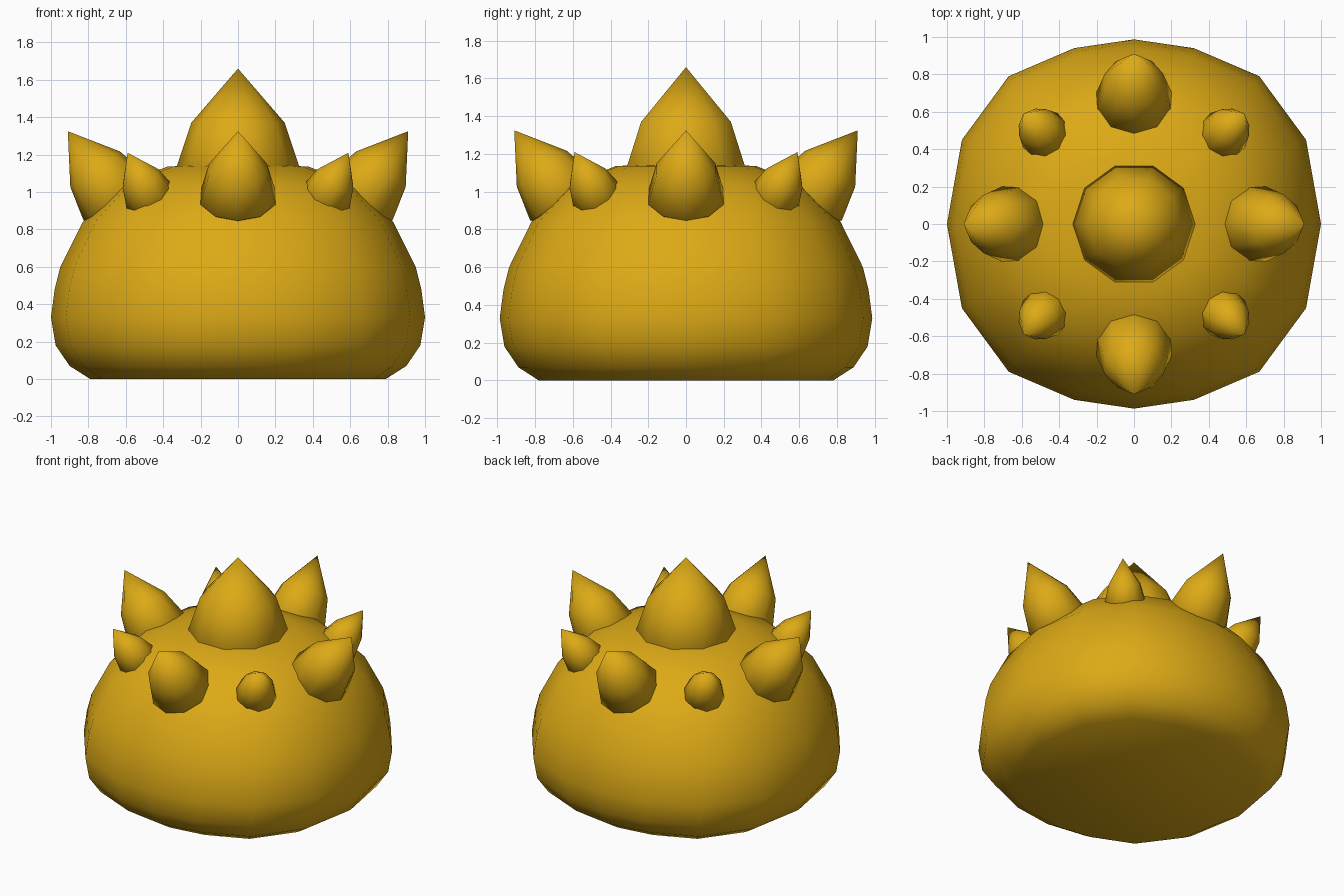
import bpy, bmesh, math
from mathutils import Vector

if "Cube" in bpy.data.objects:
    bpy.data.objects.remove(bpy.data.objects["Cube"])

gold = bpy.data.materials.new("golden yellow")
gold.diffuse_color = (0.72, 0.40, 0.008, 1)
gold.use_nodes = True
gold.node_tree.nodes["Principled BSDF"].inputs["Base Color"].default_value = gold.diffuse_color


def loft(name, rings, tip=None):
    """Skin a stack of rings, closing the bottom flat and the top to a tip."""
    bm = bmesh.new()
    loops = [[bm.verts.new(p) for p in ring] for ring in rings]
    n = len(loops[0])
    for a, b in zip(loops, loops[1:]):
        for i in range(n):
            j = (i + 1) % n
            bm.faces.new((a[i], a[j], b[j], b[i]))
    bm.faces.new(loops[0][::-1])
    top = bm.verts.new(tip)
    for i in range(n):
        bm.faces.new((loops[-1][i], loops[-1][(i + 1) % n], top))
    for f in bm.faces:
        f.smooth = True
    bmesh.ops.recalc_face_normals(bm, faces=bm.faces)
    mesh = bpy.data.meshes.new(name)
    bm.to_mesh(mesh)
    bm.free()
    mesh.materials.append(gold)
    obj = bpy.data.objects.new(name, mesh)
    bpy.context.collection.objects.link(obj)
    return obj


# Rounded body: one quarter footprint mirrored around, scaled up a profile
quarter = [(1.0, 0.0), (0.92, 0.45), (0.67, 0.79), (0.32, 0.94)]
foot = list(quarter)
foot += [(0, 0.987)] + [(-x, y) for x, y in quarter[:0:-1]]
foot += [(-x, -y) for x, y in foot]
profile = [(0.79, 0.0), (0.90, 0.07), (0.975, 0.18), (1.0, 0.33), (0.98, 0.48),
           (0.95, 0.60), (0.83, 0.84), (0.64, 1.035), (0.38, 1.135)]
loft("body", [[(x * r, y * r, z) for x, y in foot] for r, z in profile], (0, 0, 1.16))


def spike(name, angle, base, tip, sections, sides=10):
    """Ten-sided spike; base and tip are (radius, height), sections (along, radius)."""
    out = Vector((math.cos(angle), math.sin(angle), 0))
    b = out * base[0] + Vector((0, 0, base[1]))
    t = out * tip[0] + Vector((0, 0, tip[1]))
    axis = (t - b).normalized()
    side = Vector((-out.y, out.x, 0))
    across = side.cross(axis)
    rings = []
    for h, r in sections:
        rings.append([b + axis * h + r * (across * math.cos(k) + side * math.sin(k))
                      for k in (math.tau * i / sides for i in range(sides))])
    loft(name, rings, t)


# Crown spike, four large spikes on the axes, four small ones between
spike("crown_spike", 0, (0, 1.13), (0, 1.66), [(-0.05, 0.30), (0, 0.33), (0.24, 0.25)])
for i in range(4):
    a = i * math.pi / 2
    spike(f"large_spike_{i + 1}", a, (0.655, 0.97), (0.91, 1.325),
          [(-0.04, 0.17), (0, 0.21), (0.187, 0.163)])
    spike(f"small_spike_{i + 1}", a + math.pi / 4, (0.665, 0.97), (0.835, 1.21),
          [(-0.03, 0.11), (0, 0.14), (0.125, 0.108)])
